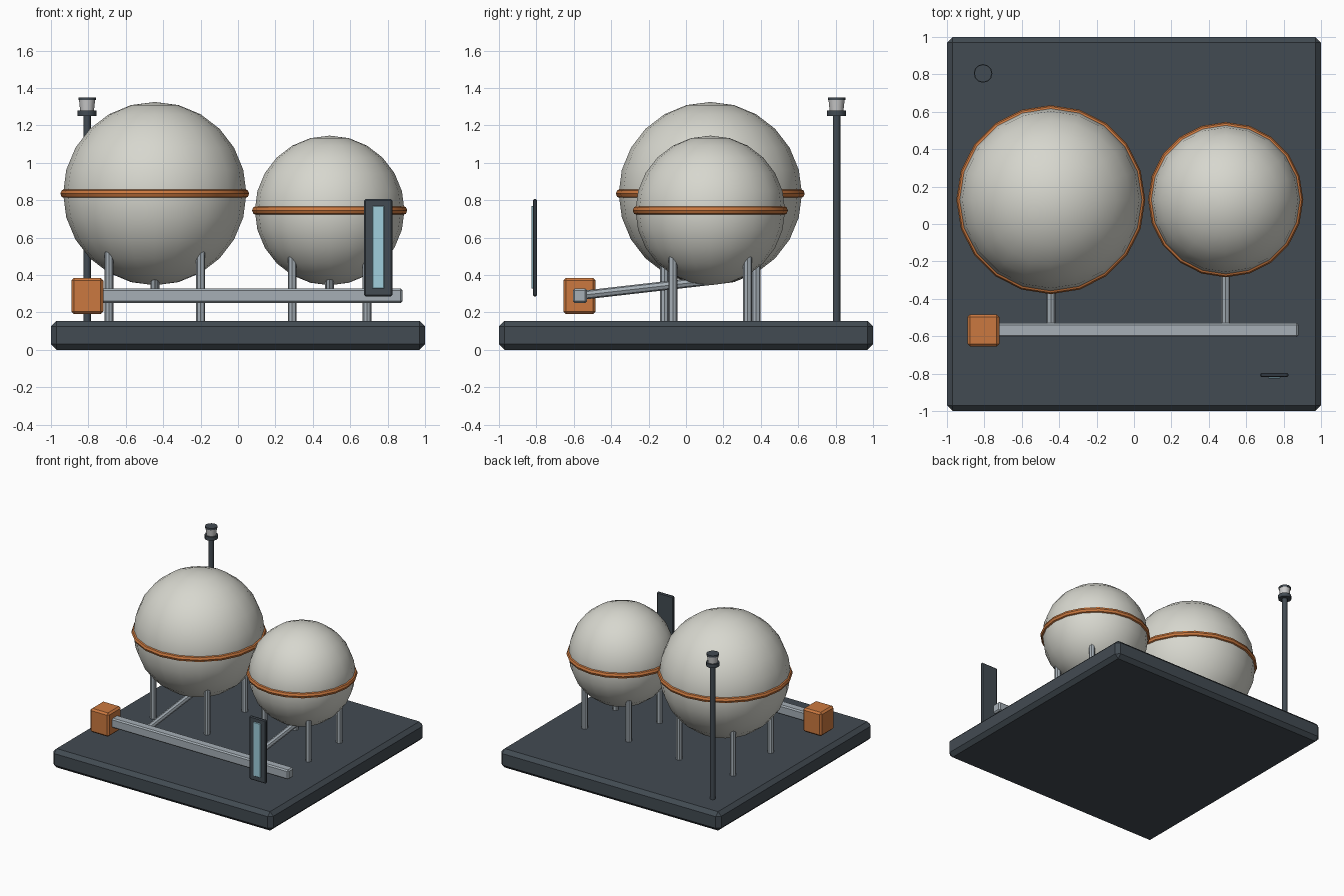
import bpy, math
from mathutils import Vector

if "Cube" in bpy.data.objects:
    bpy.data.objects.remove(bpy.data.objects["Cube"])


def material(name, rgb):
    m = bpy.data.materials.new(name)
    m.diffuse_color = (*rgb, 1)
    m.use_nodes = True
    m.node_tree.nodes["Principled BSDF"].inputs["Base Color"].default_value = m.diffuse_color
    return m


DARK = material("dark_steel", (0.055, 0.07, 0.085))
SHELL = material("tank_shell", (0.68, 0.68, 0.62))
ORANGE = material("orange_paint", (0.60, 0.19, 0.05))
PIPE = material("pipe_grey", (0.38, 0.43, 0.47))
GLASS = material("gauge_blue", (0.35, 0.62, 0.72))
LENS = material("lamp_lens", (0.85, 0.85, 0.85))


def finish(ob, name, mat, bevel=0):
    ob.name = name
    ob.data.materials.append(mat)
    if bevel:
        b = ob.modifiers.new("bevel", 'BEVEL')
        b.width = bevel
        b.segments = 1
    return ob


def box(name, lo, hi, mat, bevel=0):
    lo, hi = Vector(lo), Vector(hi)
    bpy.ops.mesh.primitive_cube_add(size=1, location=(lo + hi) / 2)
    ob = bpy.context.object
    ob.scale = hi - lo
    bpy.ops.object.transform_apply(location=False, rotation=False, scale=True)
    return finish(ob, name, mat, bevel)


def tube(name, a, b, r1, mat, sides=8, r2=None, smooth=False):
    a, b = Vector(a), Vector(b)
    bpy.ops.mesh.primitive_cone_add(vertices=sides, radius1=r1, radius2=r1 if r2 is None else r2,
                                    depth=(b - a).length, location=(a + b) / 2)
    ob = bpy.context.object
    ob.rotation_euler = (b - a).to_track_quat('Z', 'Y').to_euler()
    if smooth:
        bpy.ops.object.shade_smooth_by_angle(angle=math.radians(40))
    return finish(ob, name, mat)


# Base slab
box("base", (-1, -1, 0), (1, 1, 0.155), DARK, 0.03)

# Spherical tanks, each with a belt, four legs and a feed pipe
for name, x, z, r in (("large", -0.445, 0.835, 0.49), ("small", 0.49, 0.745, 0.40)):
    y = 0.13
    bpy.ops.mesh.primitive_uv_sphere_add(segments=20, ring_count=12, radius=r, location=(x, y, z))
    bpy.ops.object.shade_smooth()
    finish(bpy.context.object, name + "_tank", SHELL)
    bpy.ops.mesh.primitive_torus_add(major_segments=20, minor_segments=8, location=(x, y, z),
                                     major_radius=r - 0.01, minor_radius=0.025)
    bpy.ops.object.shade_smooth_by_angle(angle=math.radians(40))
    finish(bpy.context.object, name + "_tank_belt", ORANGE)
    for sx in (-1, 1):
        for sy in (-1, 1):
            px, py = x + sx * r / 2, y + sy * r / 2
            tube(name + "_tank_leg", (px, py, 0.15), (px, py, z - r * 0.6), 0.024, PIPE)
    tube(name + "_feed_pipe", (x, -0.57, 0.29), (x, y, 0.37), 0.024, PIPE)

# Main pipe and valve box
box("main_pipe", (-0.88, -0.605, 0.25), (0.88, -0.53, 0.328), PIPE, 0.01)
box("valve_box", (-0.89, -0.655, 0.19), (-0.72, -0.483, 0.385), ORANGE, 0.014)

# Lamp mast
mx, my = -0.807, 0.805


def mast_part(name, z0, z1, r, mat, r2=None):
    tube(name, (mx, my, z0), (mx, my, z1), r, mat, 12, r2, True)


mast_part("lamp_mast", 0.15, 1.255, 0.02, DARK)
mast_part("lamp_base", 1.25, 1.28, 0.05, DARK)
mast_part("lamp_lens", 1.28, 1.335, 0.037, LENS, 0.043)
mast_part("lamp_cap", 1.335, 1.35, 0.047, DARK)

# Gauge panel
box("gauge_panel", (0.675, -0.819, 0.285), (0.825, -0.796, 0.805), DARK, 0.007)
box("gauge_window", (0.718, -0.827, 0.327), (0.782, -0.81, 0.77), GLASS, 0.003)
